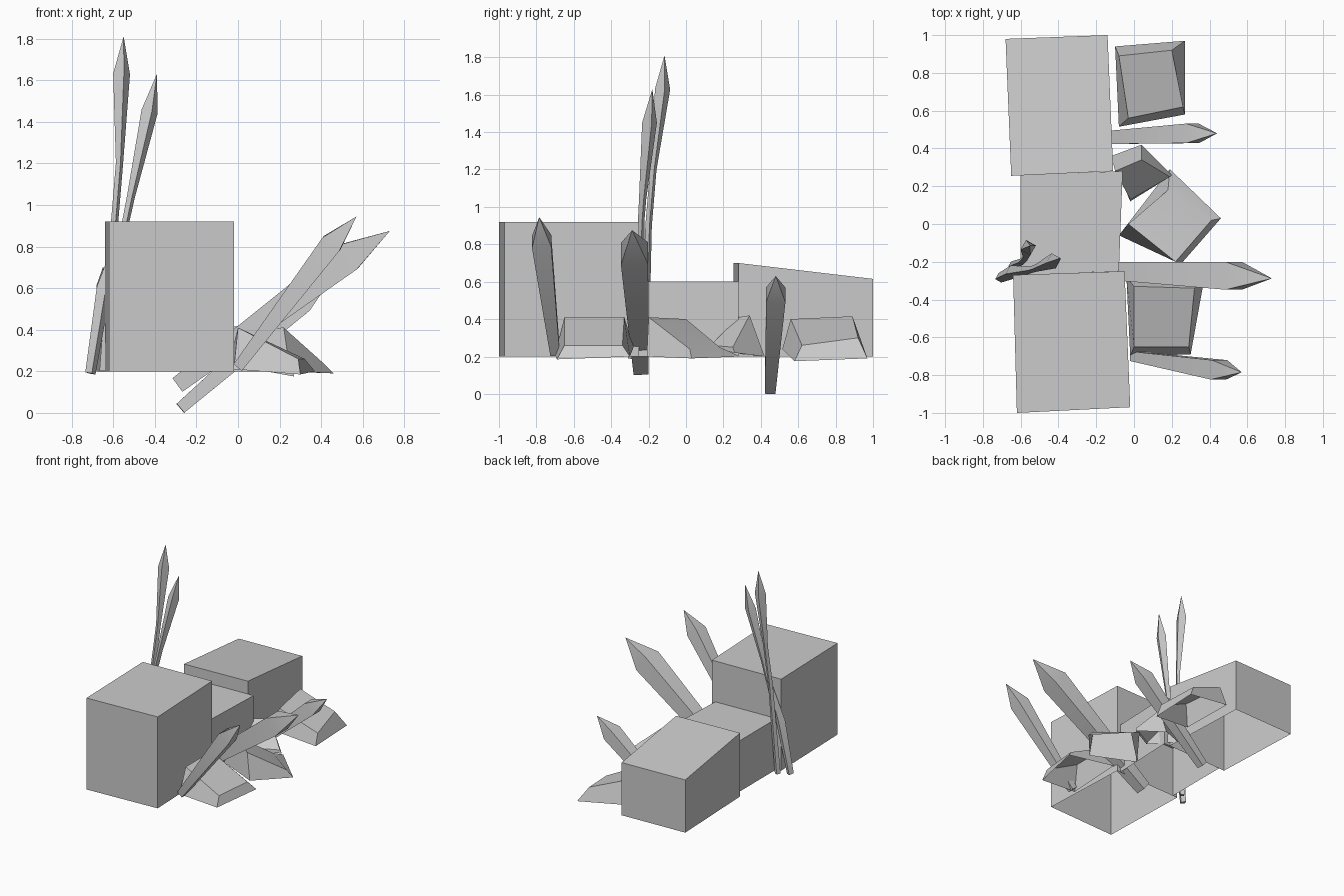
import bpy, math
from mathutils import Vector

if "Cube" in bpy.data.objects:
    bpy.data.objects.remove(bpy.data.objects["Cube"])

grey = bpy.data.materials.new("light_grey")
grey.diffuse_color = (0.6, 0.6, 0.6, 1)
grey.use_nodes = True
grey.node_tree.nodes["Principled BSDF"].inputs["Base Color"].default_value = grey.diffuse_color


def make(name, verts, faces, smooth=False):
    me = bpy.data.meshes.new(name)
    me.from_pydata([tuple(v) for v in verts], [], faces)
    me.materials.append(grey)
    me.update()
    ob = bpy.data.objects.new(name, me)
    bpy.context.collection.objects.link(ob)
    if smooth:
        bpy.ops.object.select_all(action='DESELECT')
        ob.select_set(True)
        bpy.context.view_layer.objects.active = ob
        bpy.ops.object.shade_smooth_by_angle(angle=math.radians(30))
    return ob


def box(name, corners, tops):
    """Open-bottomed block from counter-clockwise ground corners and top heights."""
    verts = [(x, y, 0.2) for x, y in corners]
    verts += [(x, y, z) for (x, y), z in zip(corners, tops)]
    sides = [(i, (i + 1) % 4, (i + 1) % 4 + 4, i + 4) for i in range(4)]
    make(name, verts, sides + [(4, 5, 6, 7)])


def spike(name, rings, tip, turn=45):
    """Four-sided shaft through (centre, half-diagonal) rings, ending in a point."""
    tip = Vector(tip)
    axis = (tip - Vector(rings[0][0])).normalized()
    side = Vector((0, 1, 0))
    side = (side - axis * side.dot(axis)).normalized()
    up = axis.cross(side)
    verts, faces = [], [(3, 2, 1, 0)]
    for c, r in rings:
        for k in range(4):
            a = math.radians(turn + 90 * k)
            verts.append(Vector(c) + (side * math.cos(a) + up * math.sin(a)) * r)
    for j in range(len(rings) - 1):
        for k in range(4):
            n = (k + 1) % 4
            faces.append((4 * j + k, 4 * j + n, 4 * j + 4 + n, 4 * j + 4 + k))
    b = 4 * (len(rings) - 1)
    faces += [(b + k, b + (k + 1) % 4, b + 4) for k in range(4)]
    make(name, verts + [tip], faces, True)


def scale_plate(name, top, rim):
    """Sloping plate with a flared skirt and an open underside."""
    n = 4
    skirt = [(n + i, n + (i + 1) % n, (i + 1) % n, i) for i in range(n)]
    make(name, top + rim, [(0, 1, 2, 3)] + skirt, True)


# three blocks in a row
box("front_block", [(-.62, -1), (-.02, -.97), (-.05, -.25), (-.64, -.27)], [.92] * 4)
box("middle_block", [(-.60, -.27), (-.08, -.25), (-.06, .28), (-.60, .26)], [.6] * 4)
box("rear_block", [(-.65, .255), (-.11, .28), (-.14, 1), (-.68, .98)],
    [.70, .70, .615, .615])

# slanted spikes on the right
spike("front_spike", [((0, -.70, .22), .036), ((.45, -.772, .815), .073)],
      (.57, -.785, .945))
spike("middle_spike", [((-.29, -.24, .135), .057), ((.53, -.275, .75), .103)],
      (.73, -.288, .875))
spike("rear_spike", [((-.277, .45, .022), .04), ((.31, .48, .53), .073)],
      (.44, .48, .63))

# tall blades behind the blocks
spike("tall_blade", [((-.645, -.22, .2), .022), ((-.595, -.2, .9), .018),
                     ((-.57, -.175, 1.2), .018), ((-.56, -.125, 1.63), .042)],
      (-.55, -.115, 1.81), 15)
spike("short_blade", [((-.71, -.285, .19), .026), ((-.645, -.255, .6), .036),
                      ((-.54, -.24, .92), .018), ((-.515, -.232, 1.04), .02),
                      ((-.425, -.195, 1.45), .041)],
      (-.39, -.18, 1.63), 15)

# sloping plates at the foot of the blocks
scale_plate("front_plate",
            [(0, -.65, .41), (.29, -.65, .26), (.32, -.34, .26), (0, -.33, .41)],
            [(-.02, -.70, .21), (.30, -.69, .185), (.37, -.30, .2), (-.04, -.28, .25)])
scale_plate("middle_plate",
            [(.22, -.2, .41), (.41, .02, .24), (.18, .18, .25), (-.03, 0, .40)],
            [(.25, -.21, .2), (.46, .03, .19), (.19, .29, .2), (-.08, -.06, .2)])
scale_plate("small_plate",
            [(-.02, .13, .26), (.19, .25, .25), (.04, .34, .42), (-.1, .28, .41)],
            [(-.02, .12, .25), (.2, .26, .22), (.04, .42, .2), (-.12, .36, .2)])
scale_plate("rear_plate",
            [(-.03, .56, .40), (.26, .62, .26), (.20, .92, .30), (-.08, .89, .415)],
            [(-.08, .515, .24), (.27, .58, .175), (.27, .97, .19), (-.10, .94, .25)])
